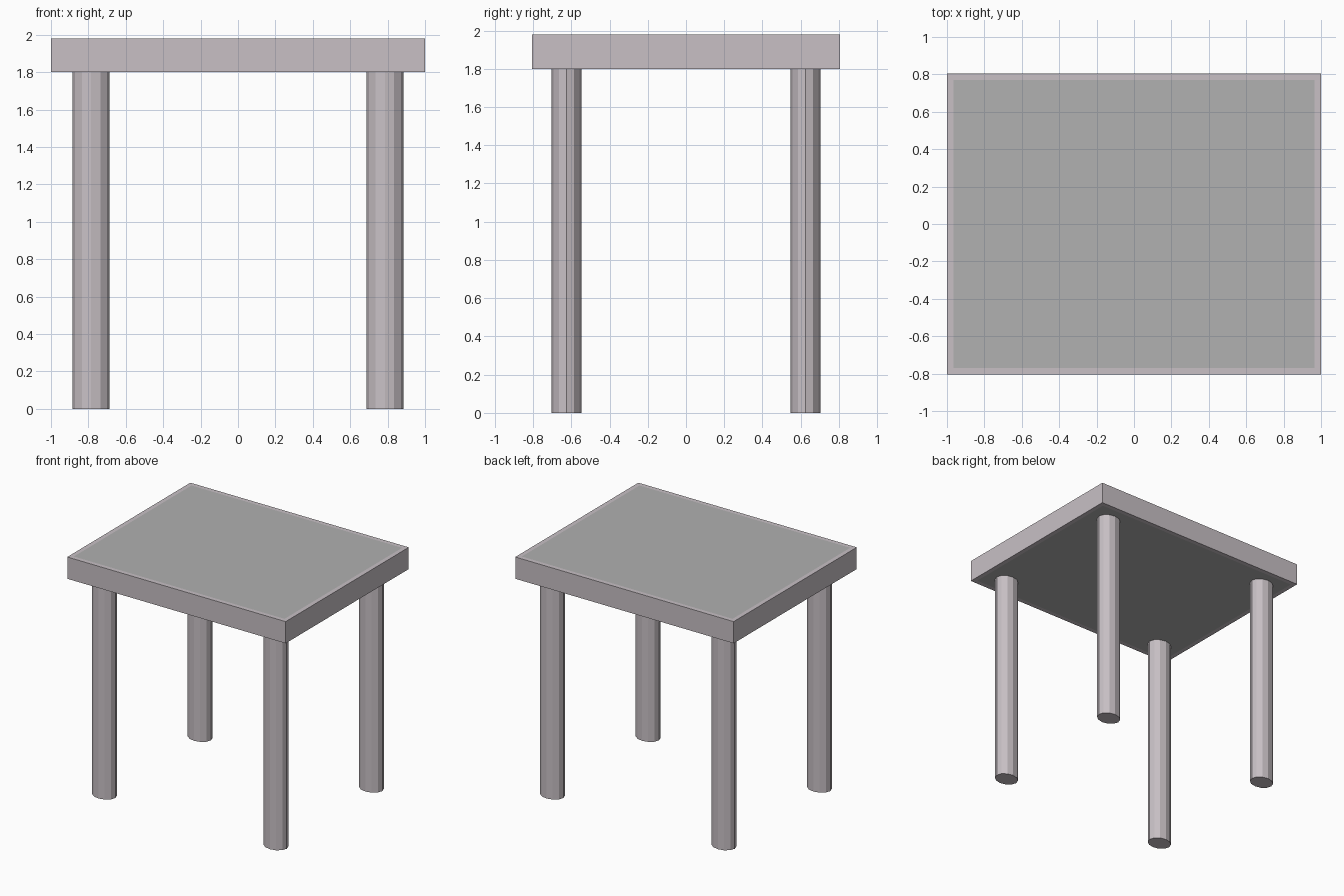
import bpy, bmesh

if "Cube" in bpy.data.objects:
    bpy.data.objects.remove(bpy.data.objects["Cube"])


def material(name, color):
    m = bpy.data.materials.new(name)
    m.diffuse_color = color
    m.use_nodes = True
    m.node_tree.nodes["Principled BSDF"].inputs["Base Color"].default_value = m.diffuse_color
    return m


edge_mat = material("edge_tone", (0.58, 0.53, 0.56, 1))
panel_mat = material("panel_grey", (0.44, 0.44, 0.44, 1))


# Table top: slab with a flush inset panel above and below
bpy.ops.mesh.primitive_cube_add(size=1, location=(0, 0, 1.89))
top = bpy.context.object
top.name = "table_top"
top.scale = (2, 1.61, 0.18)
bpy.ops.object.transform_apply(location=False, rotation=False, scale=True)
top.data.materials.append(edge_mat)
top.data.materials.append(panel_mat)
bm = bmesh.new()
bm.from_mesh(top.data)
bm.normal_update()
caps = [f for f in bm.faces if abs(f.normal.z) > 0.9]
for f in caps:
    bmesh.ops.inset_individual(bm, faces=[f], thickness=0.05)
    f.material_index = 1
bm.to_mesh(top.data)
bm.free()

# Four slightly flattened round legs
for side, sx in (("left", -1), ("right", 1)):
    for end, sy in (("front", -1), ("back", 1)):
        bpy.ops.mesh.primitive_cylinder_add(
            vertices=12, radius=1, depth=1.8,
            location=(sx * 0.785, sy * 0.625, 0.9),
            rotation=(0, 0, 1.5707963))
        leg = bpy.context.object
        leg.name = f"{end}_{side}_leg"
        bpy.ops.object.transform_apply(location=False, rotation=True, scale=False)
        leg.scale = (0.099, 0.079, 1)
        bpy.ops.object.transform_apply(location=False, rotation=False, scale=True)
        leg.data.materials.append(edge_mat)
